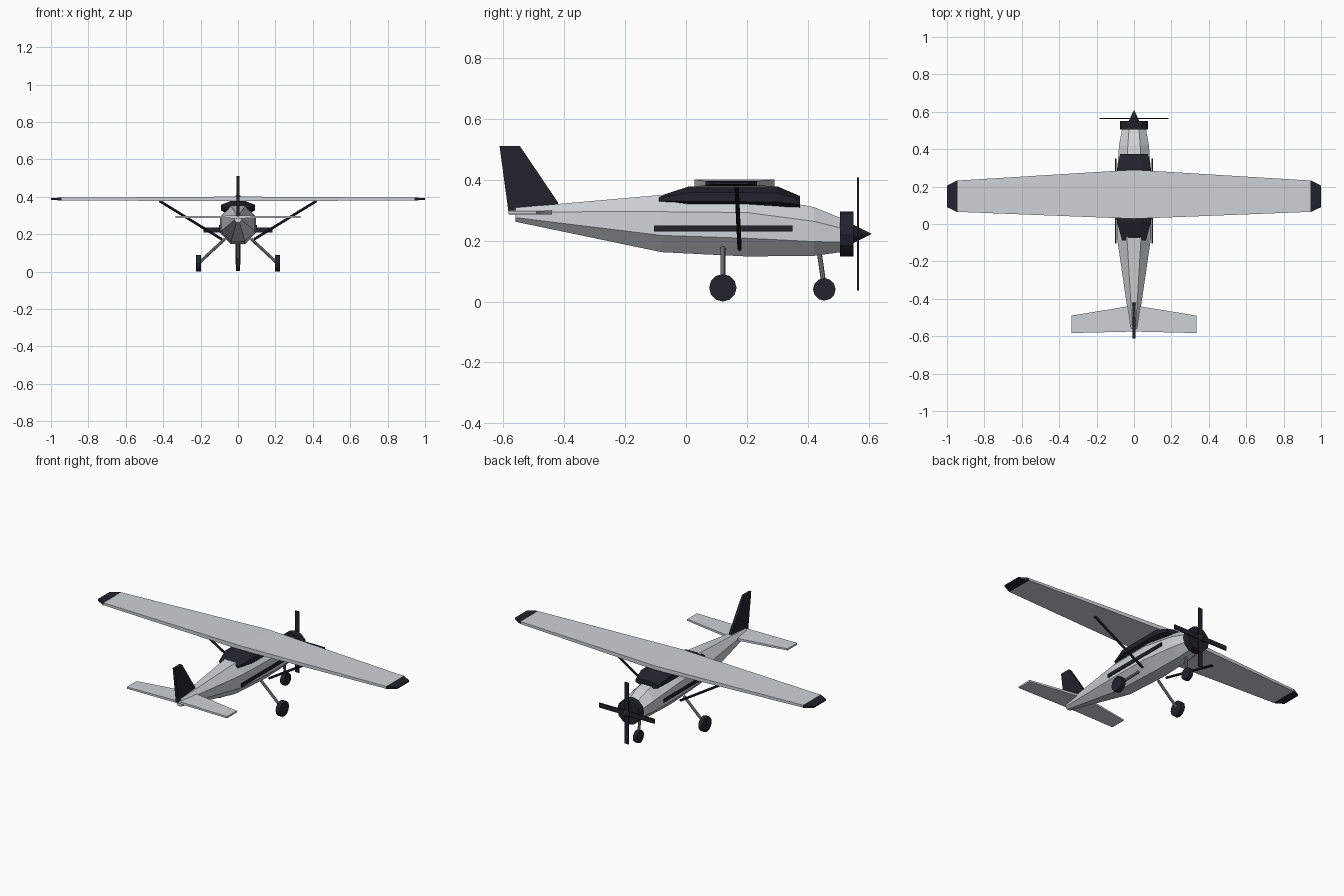
import bpy, math
from mathutils import Vector

if "Cube" in bpy.data.objects:
    bpy.data.objects.remove(bpy.data.objects["Cube"])


def material(name, rgb):
    m = bpy.data.materials.new(name)
    m.diffuse_color = (*rgb, 1)
    m.use_nodes = True
    m.node_tree.nodes["Principled BSDF"].inputs["Base Color"].default_value = m.diffuse_color
    return m


LIGHT = material("light_grey", (0.62, 0.65, 0.67))
DARK = material("dark_navy", (0.016, 0.016, 0.026))
METAL = material("mid_grey", (0.24, 0.25, 0.26))


def mesh(name, verts, faces, mat):
    me = bpy.data.meshes.new(name)
    me.from_pydata(verts, [], faces)
    me.materials.append(mat)
    ob = bpy.data.objects.new(name, me)
    bpy.context.collection.objects.link(ob)
    # consistent outward normals
    import bmesh
    bm = bmesh.new()
    bm.from_mesh(me)
    bmesh.ops.recalc_face_normals(bm, faces=bm.faces)
    bm.to_mesh(me)
    bm.free()
    return ob


def loft(name, rings, mat):
    """Skin a list of equal-sized rings and cap both ends."""
    n = len(rings[0])
    verts = [v for r in rings for v in r]
    faces = [(i * n + k, i * n + (k + 1) % n, (i + 1) * n + (k + 1) % n, (i + 1) * n + k)
             for i in range(len(rings) - 1) for k in range(n)]
    faces += [tuple(range(n)), tuple((len(rings) - 1) * n + k for k in range(n))]
    return mesh(name, verts, faces, mat)


def octagon(y, half_w, z_low, z_high):
    """Flat-topped eight-sided section across the y axis."""
    s = 1 / math.cos(math.pi / 8)
    zc, hz = (z_low + z_high) / 2, (z_high - z_low) / 2
    angles = [math.pi / 8 + k * math.pi / 4 for k in range(8)]
    return [(half_w * s * math.cos(a), y, zc + hz * s * math.sin(a)) for a in angles]


def section(x, y0, y1, z0, z1):
    """Rectangular section across the x axis."""
    return [(x, y0, z0), (x, y1, z0), (x, y1, z1), (x, y0, z1)]


def box(name, x0, x1, y0, y1, z0, z1, mat):
    return loft(name, [section(x0, y0, y1, z0, z1), section(x1, y0, y1, z0, z1)], mat)


def rod(name, a, b, r1, mat, sides=8, r2=None):
    """Cylinder or cone running from point a to point b."""
    a, b = Vector(a), Vector(b)
    d = b - a
    bpy.ops.mesh.primitive_cone_add(vertices=sides, radius1=r1, radius2=r1 if r2 is None else r2,
                                    depth=d.length, location=(a + b) / 2,
                                    rotation=d.to_track_quat('Z', 'Y').to_euler())
    ob = bpy.context.object
    ob.name = name
    ob.data.materials.append(mat)
    return ob


# Fuselage
loft("fuselage", [octagon(-0.56, 0.02, 0.262, 0.308),
                  octagon(-0.08, 0.09, 0.162, 0.35),
                  octagon(0.20, 0.096, 0.148, 0.352),
                  octagon(0.42, 0.08, 0.15, 0.31),
                  octagon(0.53, 0.06, 0.165, 0.265)], LIGHT)

# Cabin glazing
loft("cabin_glass", [octagon(-0.088, 0.064, 0.323, 0.346),
                     octagon(0.01, 0.09, 0.308, 0.378),
                     octagon(0.30, 0.09, 0.306, 0.378),
                     octagon(0.375, 0.074, 0.306, 0.346)], DARK)

# Engine ring, spinner and four-bladed propeller
rod("engine_ring", (0, 0.505, 0.222), (0, 0.55, 0.222), 0.074, DARK, 12)
rod("spinner", (0, 0.55, 0.222), (0, 0.61, 0.222), 0.03, DARK, 10, 0)
box("propeller_horizontal", -0.185, 0.185, 0.562, 0.568, 0.208, 0.236, DARK)
box("propeller_vertical", -0.014, 0.014, 0.562, 0.568, 0.037, 0.407, DARK)

# Wing with dark tips
TIP = (0.065, 0.232, 0.381, 0.395)
loft("wing", [section(-0.947, *TIP), section(0, 0.028, 0.29, 0.376, 0.401),
              section(0.947, *TIP)], LIGHT)

# Fin
outline = [(-0.583, 0.295), (-0.612, 0.51), (-0.545, 0.51), (-0.42, 0.325), (-0.42, 0.295)]
loft("tail_fin", [[(x, y, z) for y, z in outline] for x in (-0.008, 0.008)], DARK)

# Tailplane
TAIL_TIP = (-0.583, -0.49, 0.287, 0.297)
loft("tailplane", [section(-0.335, *TAIL_TIP), section(0, -0.575, -0.435, 0.285, 0.299),
                   section(0.335, *TAIL_TIP)], LIGHT)

# Parts found on both sides
for side, s in (("left", -1), ("right", 1)):
    loft(side + "_wing_tip", [section(s * 0.945, 0.064, 0.233, 0.380, 0.396),
                              section(s * 1.0, 0.09, 0.205, 0.384, 0.393)], DARK)
    box(side + "_side_stripe", s * 0.094, s * 0.101, -0.105, 0.35, 0.23, 0.25, DARK)
    rod(side + "_wing_strut", (s * 0.085, 0.176, 0.172), (s * 0.42, 0.166, 0.378), 0.007, DARK)
    rod(side + "_gear_leg", (s * 0.07, 0.121, 0.175), (s * 0.205, 0.121, 0.05), 0.008, METAL)
    rod(side + "_wheel", (s * 0.198, 0.121, 0.045), (s * 0.225, 0.121, 0.045), 0.045, DARK, 12)

# Nose gear
rod("nose_leg", (0, 0.435, 0.18), (0, 0.454, 0.045), 0.008, METAL)
rod("nose_wheel", (-0.012, 0.454, 0.04), (0.012, 0.454, 0.04), 0.037, DARK, 12)
